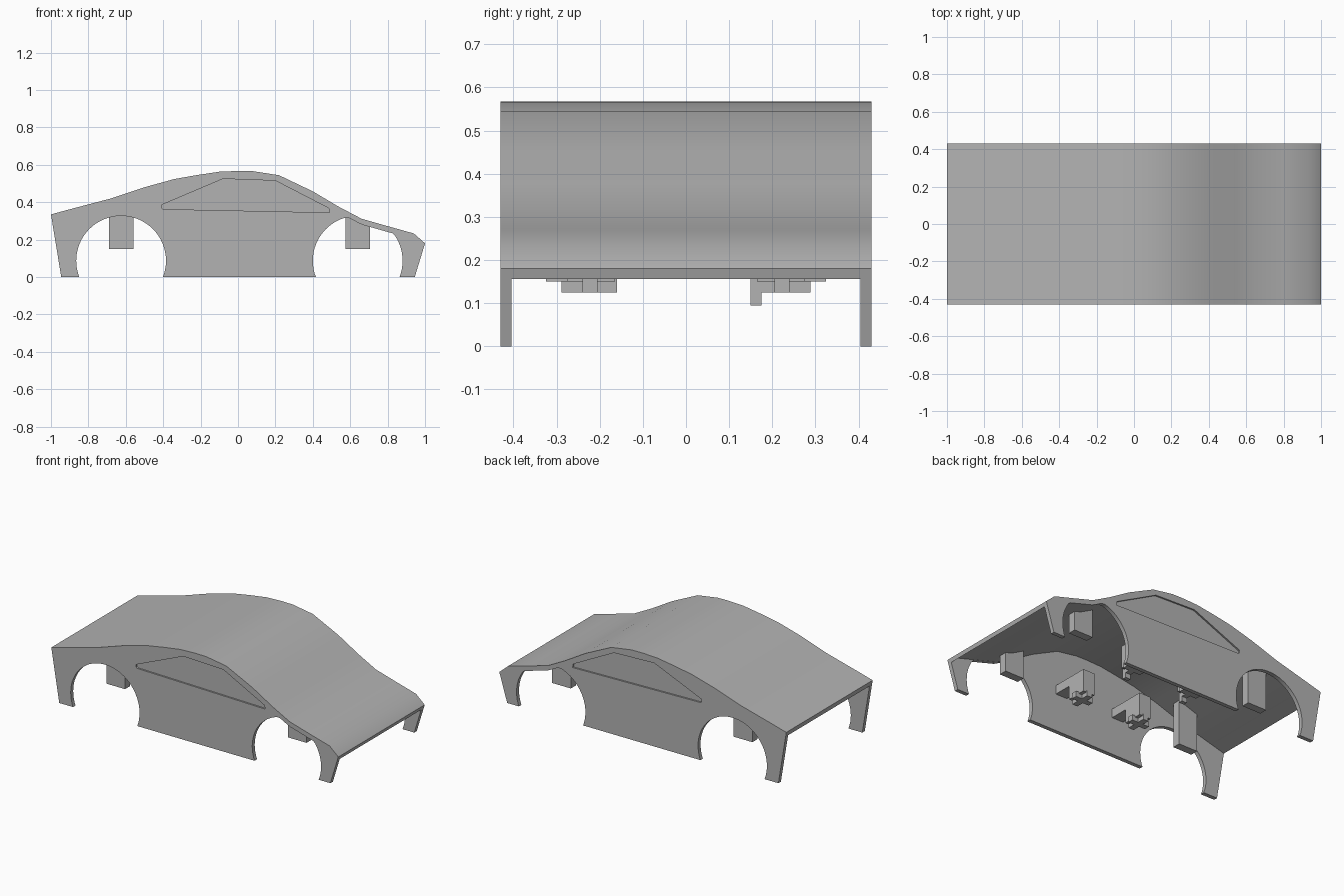
import bpy
import bmesh
import math

if "Cube" in bpy.data.objects:
    bpy.data.objects.remove(bpy.data.objects["Cube"])

grey = bpy.data.materials.new("plain grey")
grey.use_nodes = True
COLOUR = (0.45, 0.45, 0.45, 1)
grey.diffuse_color = COLOUR
grey.node_tree.nodes["Principled BSDF"].inputs["Base Color"].default_value = COLOUR

HALF = 0.43      # half width
WALL = 0.025     # side panel thickness
SKIN = 0.03      # roof thickness

ROOF = [(-1, .335), (-.9, .362), (-.68, .42), (-.5, .48), (-.34, .524),
        (-.22, .545), (-.1, .563), (0, .567), (.08, .566), (.22, .544),
        (.4, .458), (.54, .375), (.66, .312), (.8, .272), (.94, .233), (1, .18)]


def roof_z(x):
    """Height of the roof line at x."""
    for (xa, za), (xb, zb) in zip(ROOF, ROOF[1:]):
        if xa <= x <= xb:
            return za + (zb - za) * (x - xa) / (xb - xa)
    return ROOF[0][1] if x < 0 else ROOF[-1][1]


def prism(name, outline, y0, y1):
    """Side outline in x and z, extruded from y0 to y1."""
    bm = bmesh.new()
    face = bm.faces.new([bm.verts.new((x, y0, z)) for x, z in outline])
    ext = bmesh.ops.extrude_face_region(bm, geom=[face])
    moved = [v for v in ext["geom"] if isinstance(v, bmesh.types.BMVert)]
    bmesh.ops.translate(bm, verts=moved, vec=(0, y1 - y0, 0))
    bmesh.ops.recalc_face_normals(bm, faces=bm.faces)
    mesh = bpy.data.meshes.new(name)
    bm.to_mesh(mesh)
    bm.free()
    mesh.materials.append(grey)
    obj = bpy.data.objects.new(name, mesh)
    bpy.context.scene.collection.objects.link(obj)
    return obj


def box(name, x0, x1, y0, y1, z0, z1):
    return prism(name, [(x0, z0), (x1, z0), (x1, z1), (x0, z1)], y0, y1)


def cut(body, cutter):
    """Subtract the cutter, bake the result and drop the cutter."""
    cutter.hide_render = True
    mod = body.modifiers.new("cut", "BOOLEAN")
    mod.operation = "DIFFERENCE"
    mod.solver = "EXACT"
    mod.object = cutter
    bpy.context.view_layer.update()
    graph = bpy.context.evaluated_depsgraph_get()
    baked = bpy.data.meshes.new_from_object(body.evaluated_get(graph))
    body.modifiers.clear()
    body.data = baked
    bpy.data.objects.remove(cutter)


# Body shell: full profile, hollowed from below and through both ends
body = prism("body_shell", [(-.945, 0)] + ROOF + [(.945, 0)], -HALF, HALF)
under = [(x, z - SKIN) for x, z in ROOF]
cavity = [(-1.2, -.2), (-1.2, under[0][1])] + under + [(1.2, under[-1][1]), (1.2, -.2)]
cut(body, prism("cavity_cutter", cavity, WALL - HALF, HALF - WALL))

WINDOW = [(-.41, .385), (-.08, .525), (.2, .515), (.485, .368),
          (.49, .345), (-.4, .363), (-.41, .37)]
for side in (-1, 1):
    # Wheel arches, stopped just under the roof skin
    for cx in (-.625, .64):
        arch = []
        for i in range(64):
            a = math.tau * i / 64
            x = cx + .24 * math.cos(a)
            arch.append((x, min(.087 + .24 * math.sin(a), roof_z(x) - SKIN - .001)))
        cut(body, prism("arch_cutter", arch, side * .4, side * .5))
    # Shallow side window recess
    cut(body, prism("window_cutter", WINDOW, side * (HALF - .01), side * .5))

bpy.ops.object.select_all(action="DESELECT")
body.select_set(True)
bpy.context.view_layer.objects.active = body
bpy.ops.object.shade_smooth_by_angle(angle=math.radians(30))

for side, word in ((1, "back"), (-1, "front")):
    # Posts hanging from the roof beside each wheel
    for x0, x1, end in ((-.69, -.56, "tail"), (.575, .705, "nose")):
        outline = [(x0, .15), (x1, .15), (x1, roof_z(x1) - .015), (x0, roof_z(x0) - .015)]
        prism(f"{end}_{word}_post", outline, side * .275, side * .325)
    # Inner brackets: arm from the side panel, block and cross-shaped foot
    for cx, end in ((-.22, "rear"), (.19, "fore")):
        name = f"{end}_{word}_bracket"
        box(name + "_arm", cx - .04, cx + .04, side * .285, side * .41, .235, .29)
        box(name + "_block", cx - .04, cx + .04, side * .165, side * .29, .15, .29)
        box(name + "_foot_across", cx - .018, cx + .018, side * .16, side * .288, .125, .16)
        box(name + "_foot_along", cx - .06, cx + .06, side * .205, side * .24, .125, .16)
        if side > 0:
            box(name + "_prong", cx - .018, cx + .018, .15, .175, .095, .16)
